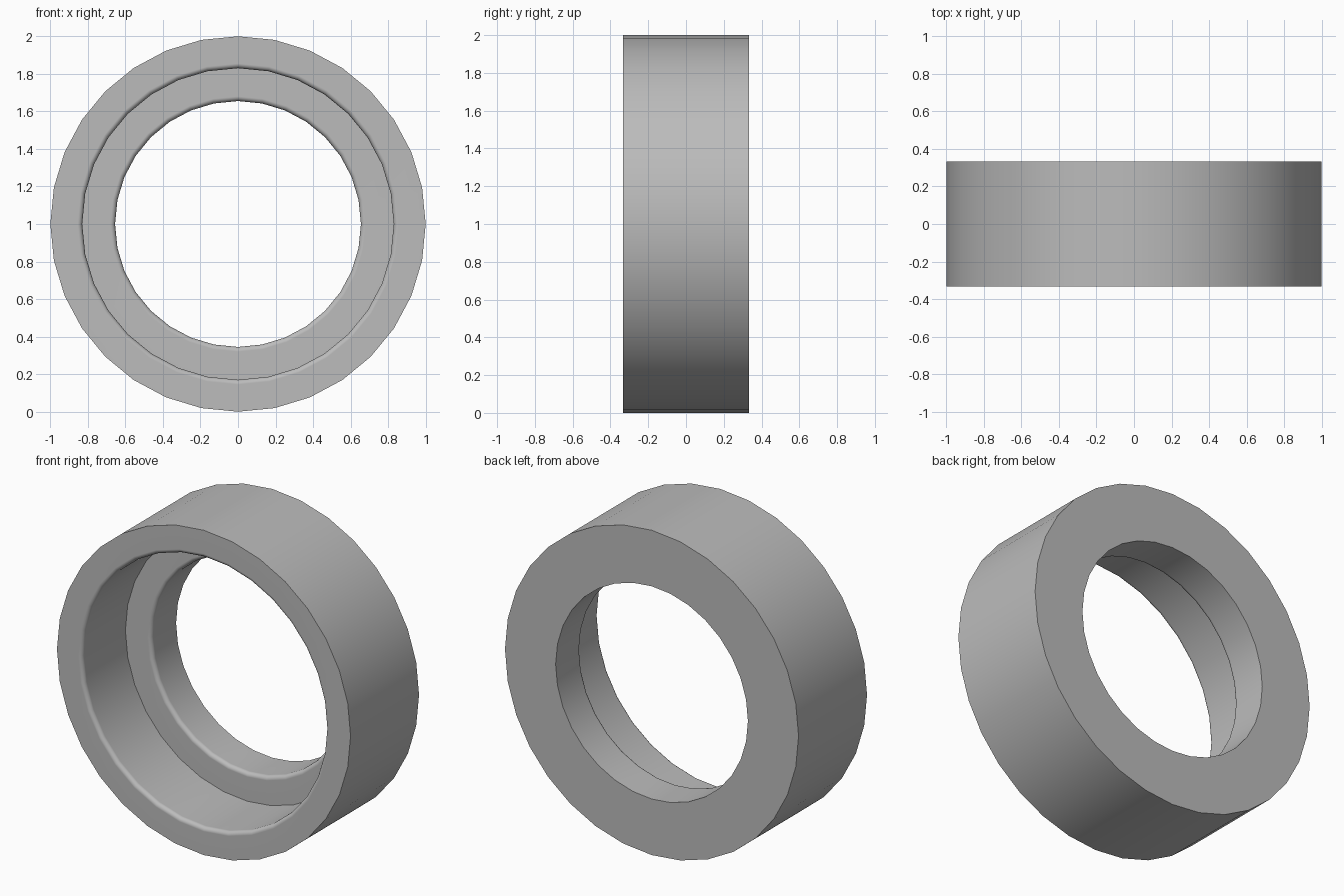
import bpy
import bmesh
import math
from mathutils import Matrix, Vector

SIDES = 32
FILLET_STEPS = 4

cube = bpy.data.objects.get("Cube")
if cube:
    bpy.data.objects.remove(cube, do_unlink=True)

# Plain grey metal
grey = bpy.data.materials.new("grey_metal")
grey.use_nodes = True
colour = (0.5, 0.5, 0.5, 1)
grey.diffuse_color = colour
grey.node_tree.nodes["Principled BSDF"].inputs["Base Color"].default_value = colour

# Ring dimensions
outer, recess, bore = 1.0, 0.83, 0.655
half_depth, shelf, fillet = 0.333, 0.09, 0.025


def rounded_rim(radius, y):
    """Quarter-round from a front-facing plane into a bore, as (radius, y)."""
    points = []
    for i in range(FILLET_STEPS + 1):
        a = math.pi / 2 * i / FILLET_STEPS
        points.append((radius + fillet * (1 - math.sin(a)),
                       y + fillet * (1 - math.cos(a))))
    return points


# Closed cross-section: outer wall, rounded recess, shelf, rounded bore
profile = [(outer, half_depth), (outer, -half_depth)]
profile += rounded_rim(recess, -half_depth)
profile += [(recess, shelf)]
profile += rounded_rim(bore, shelf)
profile += [(bore, half_depth)]

# Sweep the section around the front-to-back axis
bm = bmesh.new()
rings = []
for s in range(SIDES):
    turn = Matrix.Rotation(math.tau * s / SIDES, 3, "Y")
    rings.append([bm.verts.new(turn @ Vector((r, y, 0)) + Vector((0, 0, outer)))
                  for r, y in profile])
for s, ring in enumerate(rings):
    after = rings[(s + 1) % SIDES]
    for i in range(len(profile)):
        j = (i + 1) % len(profile)
        bm.faces.new((ring[i], ring[j], after[j], after[i]))
bmesh.ops.recalc_face_normals(bm, faces=bm.faces)

mesh = bpy.data.meshes.new("stepped_ring")
bm.to_mesh(mesh)
bm.free()
mesh.materials.append(grey)
ring_object = bpy.data.objects.new("stepped_ring", mesh)
bpy.context.collection.objects.link(ring_object)

# Smooth walls with crisp corners and flat-looking planes
bpy.ops.object.select_all(action="DESELECT")
ring_object.select_set(True)
bpy.context.view_layer.objects.active = ring_object
bpy.ops.object.shade_smooth_by_angle(angle=math.radians(30))
weighted = ring_object.modifiers.new("flat_planes", "WEIGHTED_NORMAL")
weighted.keep_sharp = True
